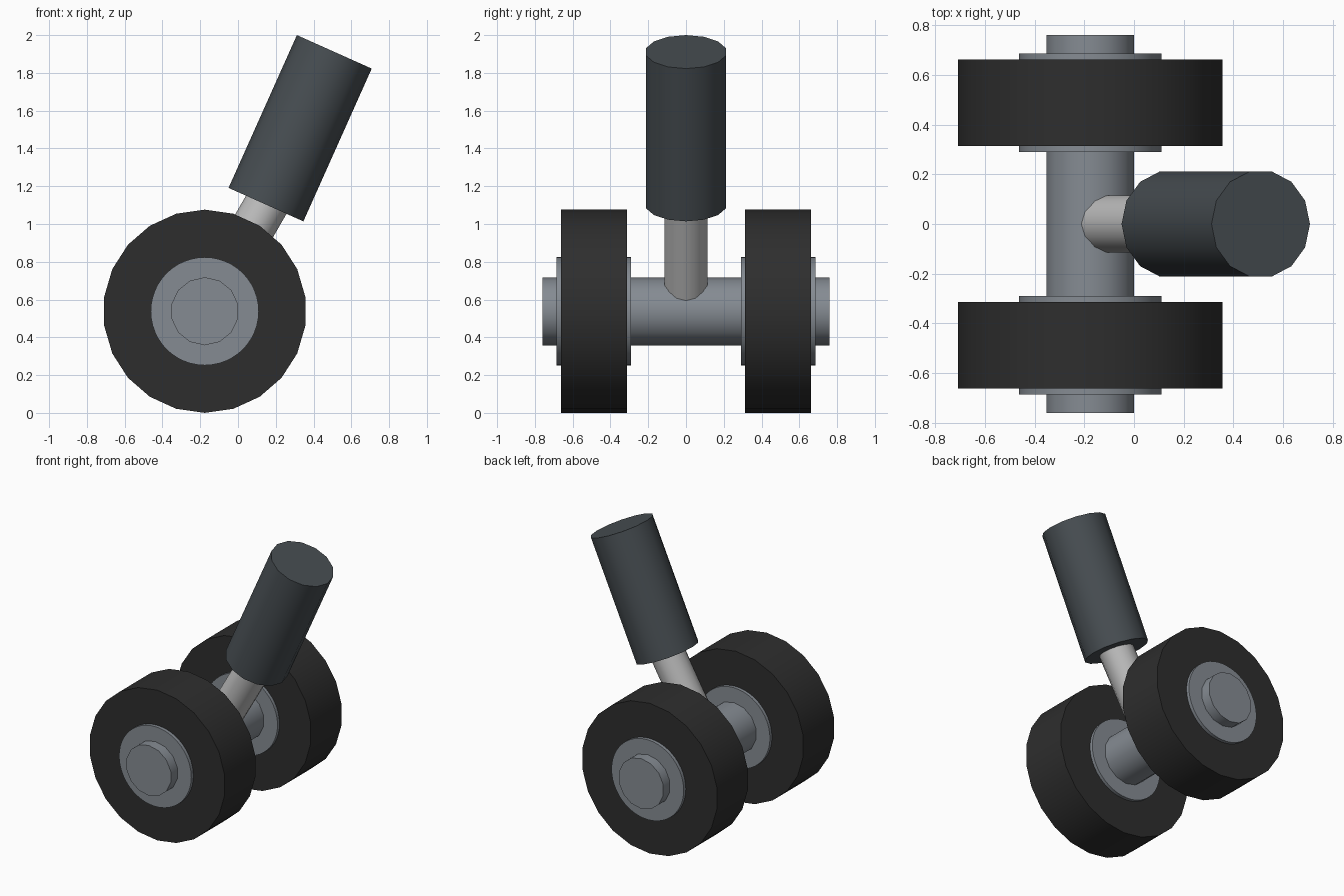
import bpy
from math import radians
from mathutils import Matrix, Vector

cube = bpy.data.objects.get("Cube")
if cube:
    bpy.data.objects.remove(cube, do_unlink=True)


def material(name, rgb):
    mat = bpy.data.materials.new(name)
    mat.use_nodes = True
    mat.diffuse_color = (*rgb, 1)
    mat.node_tree.nodes["Principled BSDF"].inputs["Base Color"].default_value = (*rgb, 1)
    return mat


rubber = material("black rubber", (0.027, 0.027, 0.027))
steel = material("blue grey steel", (0.235, 0.26, 0.29))
casing = material("dark grey casing", (0.063, 0.075, 0.084))
chrome = material("light metal", (0.52, 0.52, 0.52))


def cylinder(name, start, end, radius, sides, mat, turn):
    """Closed cylinder between two points; turn is the matrix aiming it."""
    start, end = Vector(start), Vector(end)
    bpy.ops.mesh.primitive_cylinder_add(
        vertices=sides, radius=radius, depth=(end - start).length,
        location=(start + end) / 2, rotation=turn.to_euler())
    obj = bpy.context.object
    obj.name = name
    obj.data.materials.append(mat)
    bpy.ops.object.shade_smooth_by_angle(angle=radians(30))
    return obj


def lean(degrees):
    """Tilt towards +x, with a corner of the section on the x side."""
    return Matrix.Rotation(radians(degrees), 3, 'Y') @ Matrix.Rotation(radians(90), 3, 'Z')


along_y = Matrix.Rotation(radians(90), 3, 'X')
wheel_x, wheel_z = -0.176, 0.538

# Axle through both wheels
cylinder("axle", (wheel_x, -0.76, wheel_z), (wheel_x, 0.76, wheel_z),
         0.18, 14, steel, along_y)

# Wheels with slightly protruding hubs
for side, s in (("front", -1), ("back", 1)):
    for part, inner, outer, radius, sides, mat in (
            ("tyre", 0.313, 0.662, 0.538, 22, rubber),
            ("hub", 0.29, 0.686, 0.286, 48, steel)):
        cylinder(f"{side}_{part}", (wheel_x, s * inner, wheel_z),
                 (wheel_x, s * outer, wheel_z), radius, sides, mat, along_y)

# Piston rod rising from the axle
pivot = Vector((wheel_x, 0, wheel_z))
rod_turn = lean(30)
cylinder("strut_rod", pivot, pivot + rod_turn @ Vector((0, 0, 0.85)),
         0.117, 14, chrome, rod_turn)

# Wide strut sleeve
sleeve_turn = lean(24.1)
middle = Vector((0.329, 0, 1.507))
half = sleeve_turn @ Vector((0, 0, 0.443))
cylinder("strut_sleeve", middle - half, middle + half, 0.217, 14, casing, sleeve_turn)
